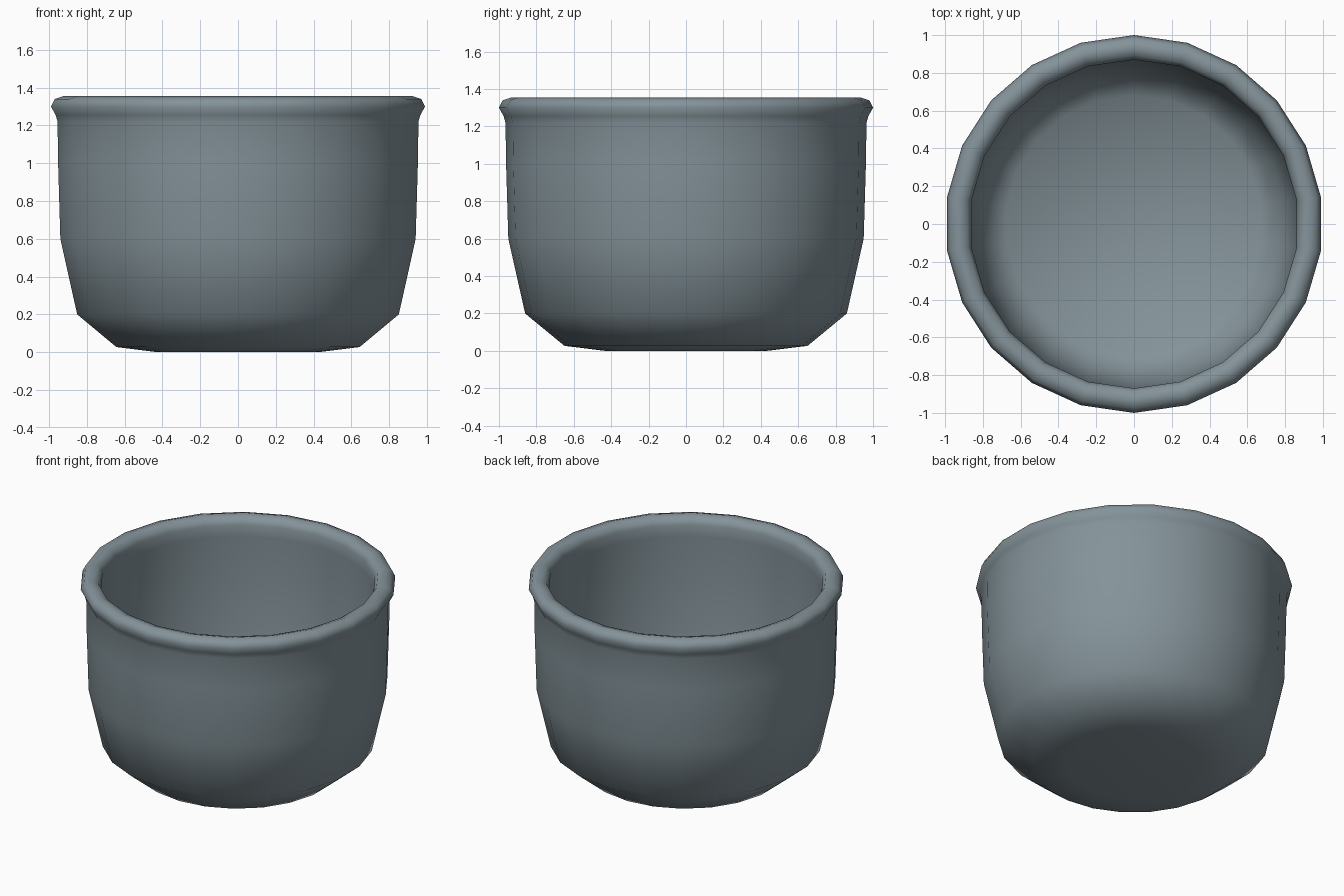
import bpy, bmesh, math

cube = bpy.data.objects.get("Cube")
if cube:
    bpy.data.objects.remove(cube, do_unlink=True)

SIDES = 22

# Single slate grey material
mat = bpy.data.materials.new("slate_grey")
mat.use_nodes = True
colour = (0.23, 0.29, 0.32, 1)
mat.diffuse_color = colour
mat.node_tree.nodes["Principled BSDF"].inputs["Base Color"].default_value = colour

# Cross-section: outside from base up, over the rolled rim, down the inside
outside = [(0.43, 0.0), (0.65, 0.027), (0.86, 0.2), (0.95, 0.6), (0.962, 1.0), (0.965, 1.22)]
rim = [(0.975, 1.255), (1.0, 1.3), (0.98, 1.34), (0.935, 1.355), (0.89, 1.34), (0.87, 1.3)]
inside = [(0.873, 1.22), (0.872, 1.0), (0.86, 0.55), (0.8, 0.2), (0.68, 0.09)]
profile = outside + rim + inside


def ring(bm, radius, z):
    """Ring of vertices with one corner on the y axis."""
    steps = [2 * math.pi * i / SIDES for i in range(SIDES)]
    return [bm.verts.new((radius * math.sin(a), radius * math.cos(a), z)) for a in steps]


# Bowl body: bridge the rings and cap the two floors
bm = bmesh.new()
rings = [ring(bm, r, z) for r, z in profile]
for low, high in zip(rings, rings[1:]):
    for i in range(SIDES):
        j = (i + 1) % SIDES
        bm.faces.new((low[i], low[j], high[j], high[i]))
bm.faces.new(rings[0])
bm.faces.new(rings[-1])
bmesh.ops.recalc_face_normals(bm, faces=bm.faces)
for face in bm.faces:
    face.smooth = True

mesh = bpy.data.meshes.new("bowl")
bm.to_mesh(mesh)
bm.free()
mesh.materials.append(mat)
bowl = bpy.data.objects.new("bowl", mesh)
bpy.context.collection.objects.link(bowl)
